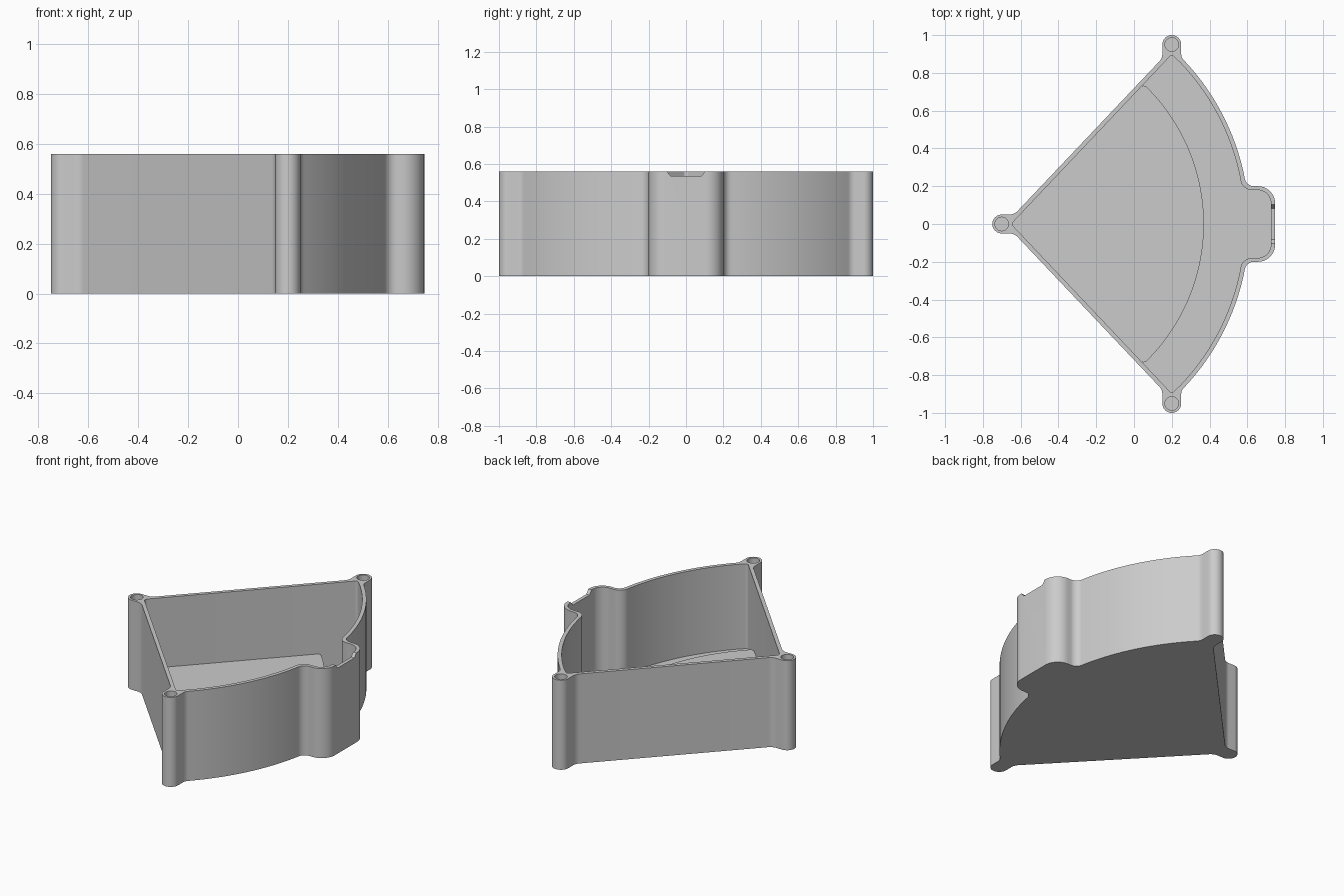
import bpy
import bmesh
from math import sin, cos, radians
from mathutils import Vector

if "Cube" in bpy.data.objects:
    bpy.data.objects.remove(bpy.data.objects["Cube"], do_unlink=True)

HEIGHT, FLOOR, SHELF = 0.56, 0.03, 0.124
APEX = -0.65      # centre of the curved walls
SLOPE = 1.056     # direction of the straight walls

grey = bpy.data.materials.new("light grey plastic")
grey.use_nodes = True
grey.diffuse_color = (0.6, 0.6, 0.6, 1)
grey.node_tree.nodes["Principled BSDF"].inputs["Base Color"].default_value = (0.6, 0.6, 0.6, 1)


def rounded(corners, steps=8):
    """Closed outline with each (x, y, radius) corner replaced by an arc."""
    out = []
    for i, (x, y, r) in enumerate(corners):
        p = Vector((x, y))
        if r == 0:
            out.append(p)
            continue
        a = (Vector(corners[i - 1][:2]) - p).normalized()
        b = (Vector(corners[(i + 1) % len(corners)][:2]) - p).normalized()
        half = a.angle(b) / 2
        centre = p + (a + b).normalized() * (r / sin(half))
        start = p + a * (r * cos(half) / sin(half)) - centre
        end = p + b * (r * cos(half) / sin(half)) - centre
        out += [centre + start.lerp(end, k / steps).normalized() * r
                for k in range(steps + 1)]
    return out


def mirrored(upper):
    """Upper half of an outline plus its reflection across y = 0."""
    return upper + [(x, -y, r) for x, y, r in reversed(upper) if y != 0]


def arc(radius, start, end, count):
    angles = [radians(start + (end - start) * k / count) for k in range(count + 1)]
    return [(APEX + radius * cos(a), radius * sin(a), 0) for a in angles]


def wall_y(x, shift=0):
    return SLOPE * (x - APEX + shift)


def prism(name, outline, low, high):
    bm = bmesh.new()
    base = bm.faces.new([bm.verts.new((p[0], p[1], low)) for p in outline])
    top = bmesh.ops.extrude_face_region(bm, geom=[base], use_keep_orig=True)["geom"]
    bmesh.ops.translate(bm, vec=(0, 0, high - low),
                        verts=[v for v in top if isinstance(v, bmesh.types.BMVert)])
    bmesh.ops.recalc_face_normals(bm, faces=bm.faces)
    mesh = bpy.data.meshes.new(name)
    bm.to_mesh(mesh)
    bm.free()
    mesh.materials.append(grey)
    obj = bpy.data.objects.new(name, mesh)
    bpy.context.collection.objects.link(obj)
    return obj


def activate(obj):
    bpy.ops.object.select_all(action="DESELECT")
    obj.select_set(True)
    bpy.context.view_layer.objects.active = obj


def cut(obj, cutter):
    cutter.hide_render = True
    mod = obj.modifiers.new("cut", "BOOLEAN")
    mod.operation, mod.solver, mod.object = "DIFFERENCE", "EXACT", cutter
    activate(obj)
    bpy.ops.object.modifier_apply(modifier=mod.name)
    bpy.data.objects.remove(cutter, do_unlink=True)


# Outer body: wedge with three screw posts and a bump on the curved wall
outer = [(-0.75, 0.05, 0.0495), (-0.634, 0.05, 0.06),
         (0.15, wall_y(0.15, 0.031), 0.06), (0.15, 1.0, 0.0495),
         (0.25, 1.0, 0.0495), (0.25, 0.882, 0.05)]
outer += arc(1.26, 42, 12.6, 16)
outer += [(0.594, 0.2, 0.05), (0.747, 0.2, 0.09)]
tray = prism("tray_body", rounded(mirrored(outer)), 0, HEIGHT)

# Hollow inside
inner = [(APEX, 0, 0.02), (0.2, wall_y(0.2), 0.015)]
inner += arc(1.237, 43.5, 12.4, 16)
inner += [(0.574, 0.18, 0.06), (0.725, 0.18, 0.07)]
cut(tray, prism("cavity", rounded(mirrored(inner)), FLOOR, HEIGHT + 0.1))

# Screw holes in the posts
for x, y in [(-0.7, 0), (0.2, 0.95), (0.2, -0.95)]:
    ring = [(x + 0.036 * cos(radians(a)), y + 0.036 * sin(radians(a)))
            for a in range(0, 360, 10)]
    cut(tray, prism("screw_hole", ring, FLOOR, HEIGHT + 0.1))

# Tapered notch in the rim of the bump
notch = prism("notch", [(0.7, -0.11), (0.8, -0.11), (0.8, 0.11), (0.7, 0.11)],
              HEIGHT - 0.025, HEIGHT + 0.01)
for v in notch.data.vertices:
    if v.co.z < HEIGHT:
        v.co.y *= 0.75
cut(tray, notch)

# Raised sector shelf on the floor
shelf_outline = [(APEX - 0.004, 0, 0.01), (0.05, wall_y(0.05, 0.004), 0.025)]
shelf_outline += arc(1.02, 43.5, 0, 20)
shelf = prism("raised_shelf", rounded(mirrored(shelf_outline)), FLOOR - 0.01, SHELF)

for obj in (tray, shelf):
    activate(obj)
    bpy.ops.object.shade_smooth_by_angle(angle=radians(35))
